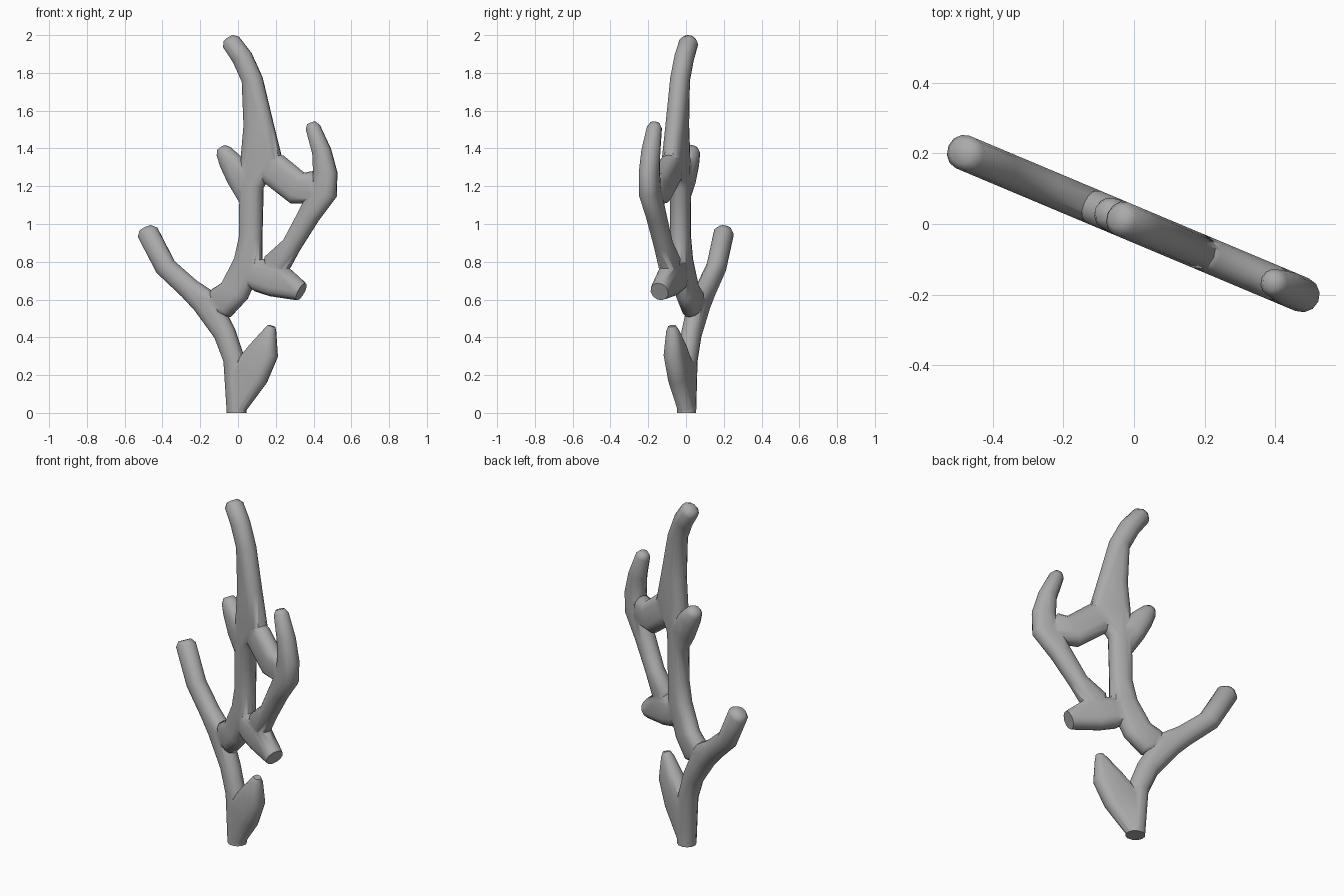
import bpy, bmesh, math
from mathutils import Vector

if "Cube" in bpy.data.objects:
    bpy.data.objects.remove(bpy.data.objects["Cube"])

ANGLE = math.radians(-22.8)   # the flat fan of branches is turned about z
T = 0.05                      # half thickness of every branch
ARC = 6                       # segments per rounded edge
Y = Vector((0, 1, 0))

grey = bpy.data.materials.new("dark_grey")
grey.diffuse_color = (0.4, 0.4, 0.4, 1)
grey.use_nodes = True
grey.node_tree.nodes["Principled BSDF"].inputs["Base Color"].default_value = grey.diffuse_color


def ring(c, d, w):
    """Stadium section: centre c, sideways direction d, half width w."""
    t = min(T, w)
    pts = []
    for side in (1, -1):
        m = c + d * (w - t) * side
        m.x /= math.cos(ANGLE)
        for i in range(ARC + 1):
            q = math.pi * (i / ARC - 0.5)
            pts.append(m + side * t * (d * math.cos(q) + Y * math.sin(q)))
    return pts


def branch(name, path, flat_start=False, tip=0.6):
    """Tapered branch along front-view points (x, z, half width)."""
    cs = [Vector((x, 0, z)) for x, z, w in path]
    ws = [w for x, z, w in path]
    # rounded end: full width a little before the tip
    back = (cs[-2] - cs[-1]).normalized() * 0.025
    cs.append(cs[-1].copy())
    cs[-2] = cs[-2] + back
    ws.append(ws[-1] * tip)
    bm = bmesh.new()
    rings = []
    for i, c in enumerate(cs):
        tan = cs[min(i + 1, len(cs) - 1)] - cs[max(i - 1, 0)]
        if flat_start and i == 0:
            tan = Vector((0, 0, 1))
        side = Y.cross(tan).normalized()
        rings.append([bm.verts.new(p) for p in ring(c, side, ws[i])])
    n = len(rings[0])
    for r, s in zip(rings, rings[1:]):
        for i in range(n):
            j = (i + 1) % n
            bm.faces.new((r[i], r[j], s[j], s[i]))
    bm.faces.new(rings[0][::-1])
    bm.faces.new(rings[-1])
    bmesh.ops.remove_doubles(bm, verts=bm.verts, dist=0.0005)
    bmesh.ops.triangulate(bm, faces=bm.faces)
    bmesh.ops.recalc_face_normals(bm, faces=bm.faces)
    me = bpy.data.meshes.new(name)
    bm.to_mesh(me)
    bm.free()
    me.materials.append(grey)
    ob = bpy.data.objects.new(name, me)
    bpy.context.collection.objects.link(ob)
    return ob


# lower stem bending into the left branch
coral = branch("branching_stem", [
    (-.007, 0, .053), (-.02, .28, .058), (-.07, .42, .06), (-.17, .585, .075),
    (-.255, .655, .06), (-.383, .772, .058), (-.49, .978, .058)], flat_start=True)

# side branches start thin, buried inside the branch they grow from
parts = [
    # short stub at the foot
    branch("foot_stub", [
        (0, .025, .046), (.057, .2, .105), (.137, .33, .082), (.178, .46, .034)]),
    # main stem up to the top
    branch("main_stem", [
        (-.15, .55, .03), (-.09, .58, .09), (-.018, .645, .082), (.055, .8, .078),
        (.067, .93, .063), (.072, 1.2, .065), (.125, 1.36, .11), (.108, 1.53, .08),
        (.075, 1.765, .057), (.023, 1.88, .056), (-.05, 1.982, .052)]),
    # small stub on the left of the stem
    branch("left_stub", [
        (.06, 1.08, .03), (.02, 1.24, .078), (-.04, 1.33, .062), (-.088, 1.403, .045)]),
    # bridge from stem to right branch
    branch("bridge", [
        (.09, 1.36, .04), (.19, 1.29, .09), (.315, 1.19, .09),
        (.4, 1.195, .085), (.47, 1.2, .03)]),
    # curved right branch
    branch("right_branch", [
        (.17, .71, .04), (.205, .79, .075), (.285, .89, .053), (.375, 1.045, .06),
        (.453, 1.17, .075), (.462, 1.27, .065), (.443, 1.385, .052), (.388, 1.535, .04)]),
    # blunt low stub on the right
    branch("low_stub", [(.03, .73, .04), (.1, .73, .088), (.2, .71, .098),
                        (.335, .642, .06)], tip=.85),
]

# merge everything into one skin
for p in parts:
    m = coral.modifiers.new(p.name, 'BOOLEAN')
    m.operation = 'UNION'
    m.solver = 'EXACT'
    m.object = p
dg = bpy.context.evaluated_depsgraph_get()
merged = bpy.data.meshes.new_from_object(coral.evaluated_get(dg))
coral.modifiers.clear()
coral.data = merged
for p in parts:
    bpy.data.objects.remove(p, do_unlink=True)

coral.rotation_euler.z = ANGLE
bpy.context.view_layer.objects.active = coral
coral.select_set(True)
bpy.ops.object.shade_smooth_by_angle(angle=math.radians(60))
